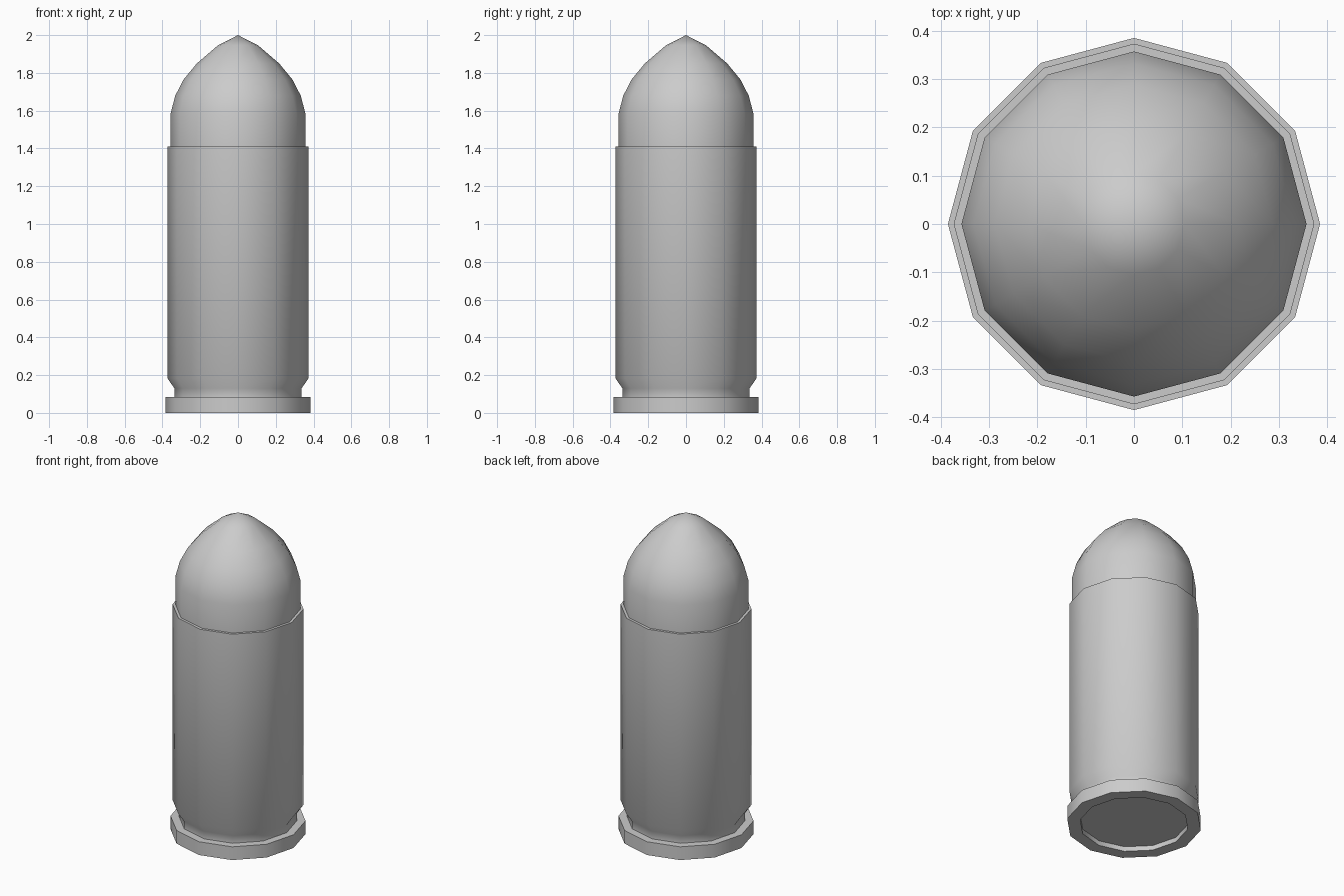
import bpy, bmesh, math

if "Cube" in bpy.data.objects:
    bpy.data.objects.remove(bpy.data.objects["Cube"])

SIDES = 12


def lathe(name, profile, cap_start=False):
    """Revolve (radius, z) points, listed bottom to top on the outside."""
    bm = bmesh.new()
    rings = []
    for r, z in profile:
        if r == 0:
            rings.append([bm.verts.new((0, 0, z))])
        else:
            rings.append([bm.verts.new((r * math.cos(2 * math.pi * i / SIDES),
                                        r * math.sin(2 * math.pi * i / SIDES), z))
                          for i in range(SIDES)])
    for low, high in zip(rings, rings[1:]):
        for i in range(SIDES):
            j = (i + 1) % SIDES
            if len(high) == 1:
                bm.faces.new((low[i], low[j], high[0]))
            else:
                bm.faces.new((low[i], low[j], high[j], high[i]))
    if cap_start:
        bm.faces.new(rings[0][::-1])
    mesh = bpy.data.meshes.new(name)
    bm.to_mesh(mesh)
    bm.free()
    obj = bpy.data.objects.new(name, mesh)
    bpy.context.collection.objects.link(obj)
    bpy.ops.object.select_all(action='DESELECT')
    obj.select_set(True)
    bpy.context.view_layer.objects.active = obj
    bpy.ops.object.shade_smooth_by_angle(angle=math.radians(35))
    return obj


# Casing: recessed base, rim, groove, straight wall and top lip
lathe("casing", [(0.31, 0.03), (0.31, 0.0), (0.385, 0.0), (0.385, 0.083),
                 (0.337, 0.083), (0.337, 0.13), (0.373, 0.183),
                 (0.373, 1.41), (0.357, 1.41)], cap_start=True)

# Pointed, rounded tip
lathe("tip", [(0.357, 1.41), (0.357, 1.585), (0.332, 1.68), (0.288, 1.765),
              (0.218, 1.85), (0.105, 1.947), (0, 2.0)])
